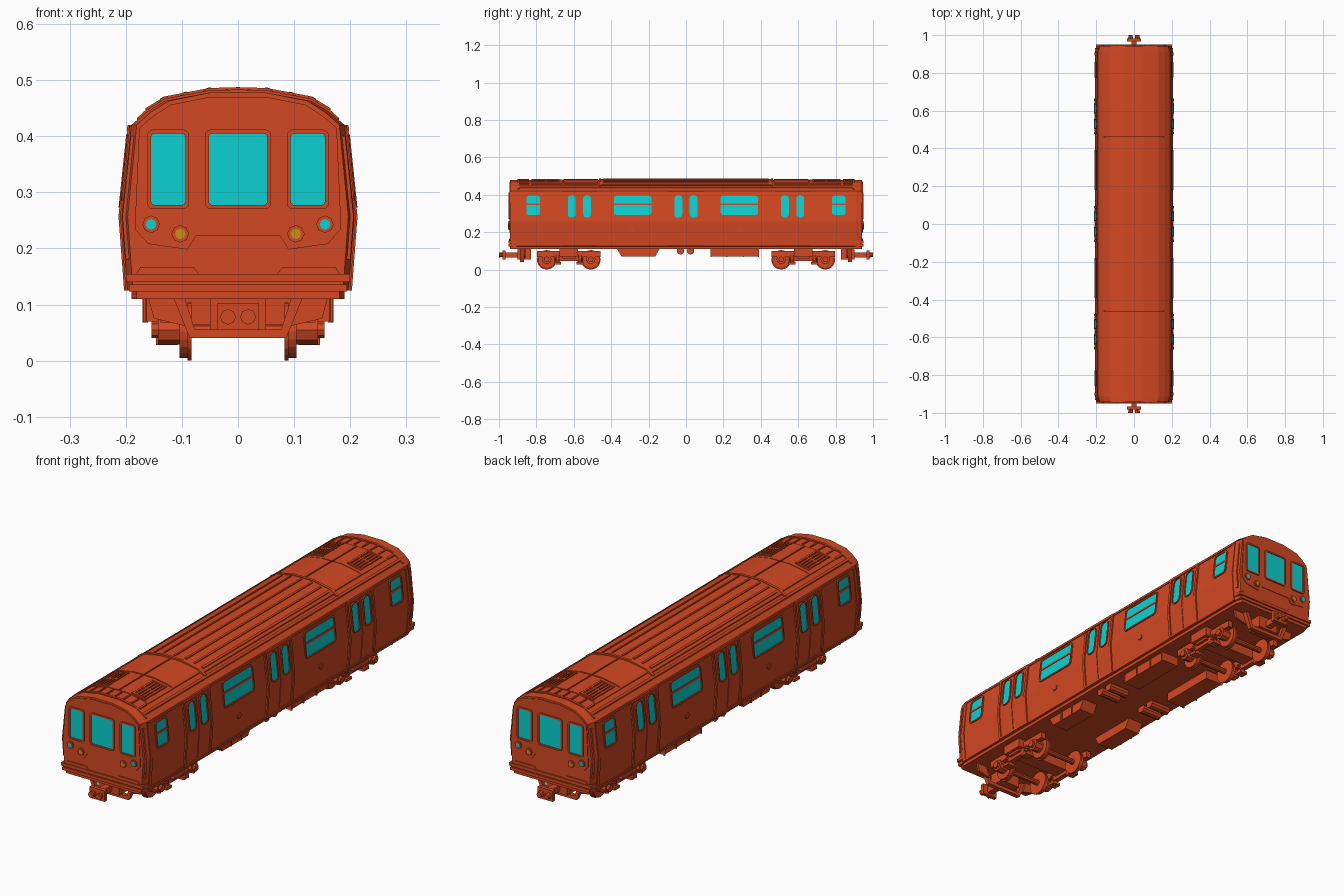
import bpy, bmesh, math
from mathutils import Matrix, Vector

if "Cube" in bpy.data.objects:
    bpy.data.objects.remove(bpy.data.objects["Cube"], do_unlink=True)


def material(name, rgb):
    m = bpy.data.materials.new(name)
    m.use_nodes = True
    m.diffuse_color = (*rgb, 1)
    m.node_tree.nodes["Principled BSDF"].inputs["Base Color"].default_value = (*rgb, 1)
    return m


PAINT = material("orange red paint", (0.65, 0.065, 0.016))
GLASS = material("cyan glass", (0.004, 0.64, 0.64))
AMBER = material("amber lamp", (0.6, 0.27, 0.006))


def finish(name, bm, mat):
    bmesh.ops.recalc_face_normals(bm, faces=bm.faces)
    me = bpy.data.meshes.new(name)
    bm.to_mesh(me)
    bm.free()
    me.materials.append(mat)
    ob = bpy.data.objects.new(name, me)
    bpy.context.collection.objects.link(ob)
    return ob


def loft(name, loops, mat=PAINT, closed=False):
    """Bridge equal loops; cap the ends, or join last to first."""
    bm = bmesh.new()
    rows = [[bm.verts.new(p) for p in lp] for lp in loops]
    n = len(rows[0])
    pairs = list(zip(rows, rows[1:])) + ([(rows[-1], rows[0])] if closed else [])
    for a, b in pairs:
        for i in range(n):
            j = (i + 1) % n
            bm.faces.new((a[i], a[j], b[j], b[i]))
    if not closed:
        bm.faces.new(rows[0])
        bm.faces.new(rows[-1])
    return finish(name, bm, mat)


def prism(name, pts, place, d0, d1, mat=PAINT):
    return loft(name, [[place(u, v, d) for u, v in pts] for d in (d0, d1)], mat)


def ring(name, outer, inner, place, d0, d1):
    rows = ((outer, d0), (outer, d1), (inner, d1), (inner, d0))
    return loft(name, [[place(u, v, d) for u, v in p] for p, d in rows], closed=True)


def box(name, x0, x1, y0, y1, z0, z1):
    return prism(name, [(x0, y0), (x1, y0), (x1, y1), (x0, y1)], lambda u, v, d: (u, v, d), z0, z1)


def cyl(name, loc, r, depth, axis="X", n=12, r2=None, mat=PAINT):
    bm = bmesh.new()
    q = Vector({"X": (1, 0, 0), "Y": (0, 1, 0), "Z": (0, 0, 1)}[axis]).to_track_quat("Z", "Y")
    bmesh.ops.create_cone(bm, cap_ends=True, segments=n, radius1=r, radius2=r if r2 is None else r2,
                          depth=depth, matrix=Matrix.Translation(loc) @ q.to_matrix().to_4x4())
    return finish(name, bm, mat)


def rrect(u0, u1, v0, v1, r, n=3):
    pts = []
    corners = ((u1 - r, v1 - r), (u0 + r, v1 - r), (u0 + r, v0 + r), (u1 - r, v0 + r))
    for k, (cu, cv) in enumerate(corners):
        for i in range(n + 1):
            a = math.pi / 2 * (k + i / n)
            pts.append((cu + r * math.cos(a), cv + r * math.sin(a)))
    return pts


# Cross-section: half wall (x, z) going up, then half roof going in
WALL = [(0.197, 0.125), (0.207, 0.257), (0.190, 0.42)]
ROOF = [(0.190, 0.42), (0.163, 0.443), (0.13, 0.463), (0.05, 0.478), (0, 0.479)]
HALF = [(0.19, 0.11), (0.19, 0.124)] + WALL + ROOF[1:-1]
SECTION = HALF + [(-x, z) for x, z in reversed(HALF)]
END = 0.942


def lerp_table(pairs, t):
    pairs = sorted(pairs)
    for (a, p), (b, q) in zip(pairs, pairs[1:]):
        if t <= b:
            return p + (q - p) * (t - a) / (b - a)
    return pairs[-1][1]


def wall_x(z):
    return lerp_table([(z_, x) for x, z_ in WALL], z)


def roof_z(x):
    return lerp_table(ROOF, abs(x))


def along_y(u, v, d):
    return (u, d, v)


def wall_strip(name, s, y0, y1, z0, z1, d0, d1, mat=PAINT):
    zs = [z0] + [z for _, z in WALL if z0 < z < z1] + [z1]
    pts = [(s * (wall_x(z) + d0), z) for z in zs] + [(s * (wall_x(z) + d1), z) for z in reversed(zs)]
    prism(name, pts, along_y, y0, y1, mat)


def roof_strip(name, x0, x1, y0, y1, t):
    breaks = [k * x for x, _ in ROOF for k in (1, -1)]
    xs = sorted({x0, x1, *[x for x in breaks if x0 < x < x1]})
    pts = [(x, roof_z(x) - 0.002) for x in xs] + [(x, roof_z(x) + t) for x in reversed(xs)]
    prism(name, pts, along_y, y0, y1)


def window(name, place, u0, u1, v0, v1, r, base=0.0, rim=0.007):
    inner = rrect(u0, u1, v0, v1, r)
    outer = rrect(u0 - rim, u1 + rim, v0 - rim, v1 + rim, r + rim * 0.6)
    prism(name + "_glass", inner, place, base - 0.001, base + 0.0015, GLASS)
    ring(name + "_frame", outer, inner, place, base - 0.001, base + 0.005)


# Body shell with chamfered end corners
loft("body_shell", [[(x * k, y, z) for x, z in SECTION]
                    for y, k in ((-END, 0.95), (-0.912, 1), (0.912, 1), (END, 0.95))])

# Side walls: doors, windows, gutters and posts
for s in (1, -1):
    def side(u, v, d, s=s):
        return (s * (wall_x(v) + d), u, v)

    wall_strip("gutter", s, -0.9, 0.9, 0.41, 0.42, -0.002, 0.004)
    wall_strip("sill", s, -0.91, 0.91, 0.125, 0.133, -0.002, 0.003)
    for yc in (-0.57, 0, 0.57):
        for k in (-1, 1):
            e = yc + k * 0.088
            wall_strip("door_post", s, e - 0.006, e + 0.006, 0.126, 0.418, -0.002, 0.006)
            a, b = sorted((yc + k * 0.002, yc + k * 0.08))
            wall_strip("door_leaf", s, a, b, 0.135, 0.408, -0.002, 0.0025)
            w = yc + k * 0.041
            window("door_window", side, w - 0.021, w + 0.021, 0.278, 0.398, 0.018, 0.0025, 0.005)
        wall_strip("door_header", s, yc - 0.094, yc + 0.094, 0.408, 0.42, -0.002, 0.007)
        wall_strip("door_step", s, yc - 0.094, yc + 0.094, 0.125, 0.134, -0.002, 0.006)
    for k in (-1, 1):
        for half, yc in ((0.1, 0.285), (0.036, 0.817)):
            y0, y1 = k * yc - half, k * yc + half
            window("side_window", side, y0, y1, 0.292, 0.395, 0.012)
            wall_strip("window_bar", s, y0, y1, 0.344, 0.353, 0.0, 0.004)
        cyl("side_badge", (s * wall_x(0.215), k * 0.285, 0.215), 0.013, 0.008, n=8)
        wall_strip("corner_post", s, k * 0.9 - 0.008, k * 0.9 + 0.008, 0.126, 0.418, -0.002, 0.003)
        wall_strip("corner_handrail", s, k * 0.928 - 0.005, k * 0.928 + 0.005, 0.18, 0.4, -0.015, -0.001)

# Roof: raised centre with ribs, end panels, vents and gutters
roof_strip("roof_cover", -0.15, 0.15, -0.455, 0.455, 0.005)
for x in (-0.135, -0.095, -0.052, 0, 0.052, 0.095, 0.135):
    roof_strip("roof_rib", x - 0.004, x + 0.004, -0.44, 0.44, 0.009)
for s in (1, -1):
    roof_strip("roof_gutter", *sorted((s * 0.162, s * 0.17)), -0.9, 0.9, 0.005)
    for k in (1, -1):
        roof_strip("roof_panel", *sorted((s * 0.003, s * 0.142)), *sorted((k * 0.47, k * 0.655)), 0.004)
        roof_strip("vent_panel", *sorted((s * 0.003, s * 0.142)), *sorted((k * 0.66, k * 0.83)), 0.003)
        for i in range(5):
            x = s * (0.064 + 0.014 * i)
            roof_strip("vent_slat", x - 0.004, x + 0.004, *sorted((k * 0.685, k * 0.815)), 0.008)
        for y in (0.68, 0.75, 0.82):
            roof_strip("vent_edge", *sorted((s * 0.058, s * 0.126)), k * y - 0.004, k * y + 0.004, 0.008)
        for x in (0.02, 0.06, 0.1, 0.14):
            roof_strip("end_rib", s * x - 0.003, s * x + 0.003, *sorted((k * 0.84, k * 0.89)), 0.005)
for k in (1, -1):
    roof_strip("roof_hoop", -0.165, 0.165, k * 0.46 - 0.006, k * 0.46 + 0.006, 0.008)
    roof_strip("end_hoop", -0.18, 0.18, k * 0.895 - 0.005, k * 0.895 + 0.005, 0.004)

# Ends: raised face panel, windows, lamps, bumpers and couplers
FACE = [(0.075, 0.222), (0.09, 0.198), (0.16, 0.208), (0.184, 0.235), (0.176, 0.415),
        (0.15, 0.437), (0.12, 0.456), (0.05, 0.47)]
for e in (1, -1):
    def end(u, v, d, e=e):
        return (u, e * (END + d), v)

    prism("end_panel", FACE + [(-x, z) for x, z in reversed(FACE)], end, -0.002, 0.003)
    window("cab_window", end, -0.052, 0.052, 0.277, 0.405, 0.007, 0.003)
    for s in (1, -1):
        window("cab_side_window", end, *sorted((s * 0.094, s * 0.155)), 0.277, 0.405, 0.007, 0.003)
        for x, z, mat in ((0.155, 0.243, GLASS), (0.103, 0.226, AMBER)):
            cyl("lamp_rim", end(s * x, z, 0.003), 0.0155, 0.01, "Y", 8)
            cyl("lamp_lens", end(s * x, z, 0.005), 0.0095, 0.009, "Y", 8, mat=mat)
        prism("end_step", [(s * 0.068, 0.153), (s * 0.182, 0.153), (s * 0.174, 0.167), (s * 0.08, 0.167)],
              end, -0.002, 0.004)
        # sloping plough strut
        prism("plough_strut", [(s * 0.115, 0.112), (s * 0.095, 0.112), (s * 0.072, 0.04), (s * 0.086, 0.04)],
              end, -0.075, -0.055)
        prism("plough_wing", [(s * 0.16, 0.112), (s * 0.11, 0.112), (s * 0.095, 0.062), (s * 0.15, 0.075)],
              end, -0.085, -0.075)
        cyl("coupler_socket", end(s * 0.018, 0.078, 0.047), 0.014, 0.022, "Y", 8, 0.01)
    for z0, z1, x in ((0.123, 0.136, 0.194), (0.14, 0.154, 0.2)):
        box("bumper_rail", -x, x, *sorted((e * 0.905, e * 0.949)), z0, z1)
    box("plough_bar", -0.085, 0.085, *sorted((e * 0.867, e * 0.887)), 0.04, 0.056)
    box("coupler_mount", -0.05, 0.05, *sorted((e * 0.83, e * 0.9)), 0.055, 0.11)
    box("coupler_bar", -0.014, 0.014, *sorted((e * 0.86, e * 0.975)), 0.065, 0.092)
    box("coupler_head", -0.037, 0.037, *sorted((e * 0.965, e * 0.982)), 0.055, 0.103)
    cyl("coupler_pin", (e * 0.018, e * 0.986, 0.078), 0.012, 0.028, "Y", 8)

# Bogies: wheels, axles, side frames, springs
BEAM = [(-0.17, 0.068), (-0.17, 0.098), (0.17, 0.098), (0.17, 0.068), (0.075, 0.068),
        (0.05, 0.045), (-0.05, 0.045), (-0.075, 0.068)]
for yc in (-0.627, 0.627):
    box("bogie_bolster", -0.15, 0.15, yc - 0.035, yc + 0.035, 0.06, 0.112)
    for s in (1, -1):
        prism("bogie_side_frame", [(yc + y, z) for y, z in BEAM], lambda u, v, d: (d, u, v), s * 0.115, s * 0.138)
        box("bogie_bracket", *sorted((s * 0.13, s * 0.163)), yc - 0.05, yc + 0.05, 0.07, 0.112)
        for dy in (-0.06, 0.06):
            for i in range(4):
                cyl("spring_coil", (s * 0.126, yc + dy, 0.045 + i * 0.009), 0.016, 0.005, "Z", 10)
            cyl("spring_core", (s * 0.126, yc + dy, 0.06), 0.01, 0.05, "Z", 8)
            box("spring_seat", *sorted((s * 0.108, s * 0.146)), yc + dy - 0.018, yc + dy + 0.018, 0.028, 0.04)
    for dy in (-0.118, 0.118):
        y = yc + dy
        cyl("axle", (0, y, 0.052), 0.012, 0.26, n=10)
        for s in (1, -1):
            cyl("wheel_flange", (s * 0.0865, y, 0.052), 0.052, 0.007, n=20)
            cyl("wheel_tread", (s * 0.096, y, 0.052), 0.047, 0.016, n=20)
            cyl("axle_box", (s * 0.123, y, 0.055), 0.026, 0.04, n=8)
            cyl("axle_cap", (s * 0.147, y, 0.055), 0.015, 0.014, n=8)

# Underfloor equipment
for s in (1, -1):
    prism("equipment_tray", [(-0.37, 0.112), (-0.345, 0.07), (-0.165, 0.07), (-0.14, 0.112)],
          lambda u, v, d: (d, u, v), s * 0.09, s * 0.165)
    box("battery_box", *sorted((s * 0.08, s * 0.165)), 0.13, 0.39, 0.07, 0.112)
    for y in (0.13, 0.215, 0.305, 0.384):
        box("battery_rib", *sorted((s * 0.16, s * 0.17)), y, y + 0.006, 0.068, 0.112)
    for y in (-0.29, -0.22):
        box("tray_rib", *sorted((s * 0.16, s * 0.169)), y, y + 0.006, 0.07, 0.112)
    for y in (-0.03, 0.025):
        cyl("air_tank", (s * 0.115, y, 0.1), 0.02, 0.1, n=10)
